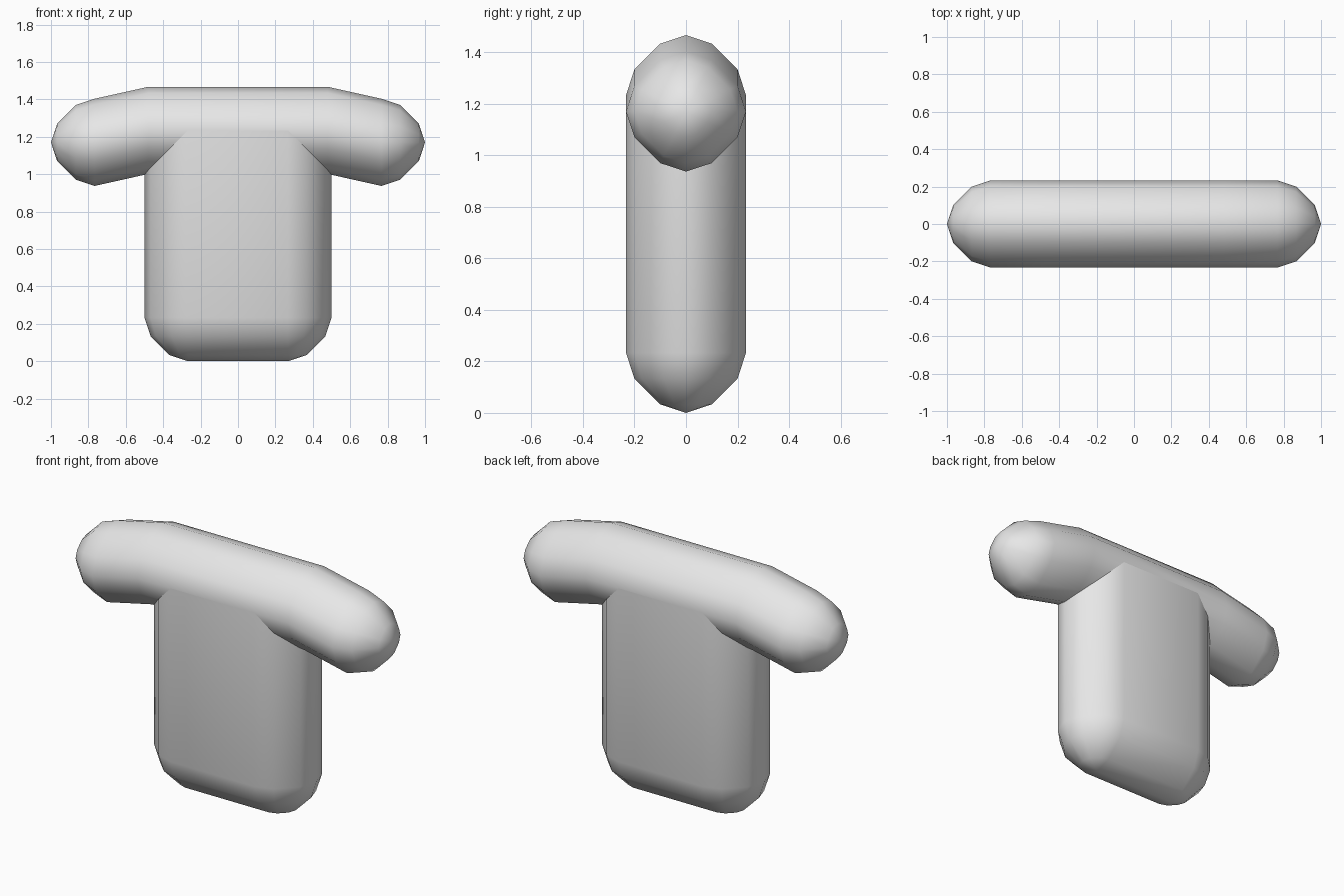
import bpy
import bmesh
from mathutils import Vector

cube = bpy.data.objects.get("Cube")
if cube:
    bpy.data.objects.remove(cube, do_unlink=True)

R = 0.233
# Quarter of the rounded section, and the matching dome: (sideways, along)
QUARTER = [(R, 0), (0.2, 0.1), (0.1, 0.2), (0, R)]
DOME = QUARTER[1:]

grey = bpy.data.materials.new("plain grey")
grey.use_nodes = True
grey.diffuse_color = (0.8, 0.8, 0.8, 1)
grey.node_tree.nodes["Principled BSDF"].inputs["Base Color"].default_value = (0.8, 0.8, 0.8, 1)


def section(stretch):
    """Closed outline made of two half rounds set apart by stretch, with its offsets."""
    half = [(a, -b) for a, b in reversed(QUARTER)] + QUARTER[1:]
    right = [((a, b), stretch) for a, b in half]
    left = [((-a, -b), -stretch) for a, b in half]
    return right + left


def loft(name, stations, stretch, place):
    """Skin rings of the section; each station is (centre, scale)."""
    bm = bmesh.new()
    rings = []
    for centre, scale in stations:
        rings.append([bm.verts.new(Vector(centre) + Vector(place(a * scale + off, b * scale)))
                      for (a, b), off in section(stretch)])
    for low, high in zip(rings, rings[1:]):
        for i in range(len(low)):
            j = (i + 1) % len(low)
            bm.faces.new((low[i], low[j], high[j], high[i]))
    bmesh.ops.remove_doubles(bm, verts=bm.verts, dist=0.0005)
    bmesh.ops.recalc_face_normals(bm, faces=bm.faces)
    for face in bm.faces:
        face.smooth = True
    mesh = bpy.data.meshes.new(name)
    bm.to_mesh(mesh)
    bm.free()
    mesh.materials.append(grey)
    obj = bpy.data.objects.new(name, mesh)
    bpy.context.collection.objects.link(obj)
    return obj


# Torso: upright slab with round edges and a domed bottom, open inside the shoulders
SHOULDER_Z = 1.234
torso = [((0, 0, R - along), side / R) for side, along in reversed(DOME)]
torso += [((0, 0, R), 1), ((0, 0, SHOULDER_Z), 1)]
loft("torso", torso, 0.267, lambda a, b: (a, b, 0))

# Arms and shoulders: one round bar, bent down at both ends, with domed hands
HAND_X, HAND_Z, BEND_X = 0.767, 1.17, 0.48
arm = [((BEND_X, 0, SHOULDER_Z), 1), ((HAND_X, 0, HAND_Z), 1)]
arm += [((HAND_X + along, 0, HAND_Z), side / R) for side, along in DOME]
mirrored = [((-x, y, z), scale) for (x, y, z), scale in reversed(arm)]
loft("arms", mirrored + arm, 0, lambda a, b: (0, a, b))
